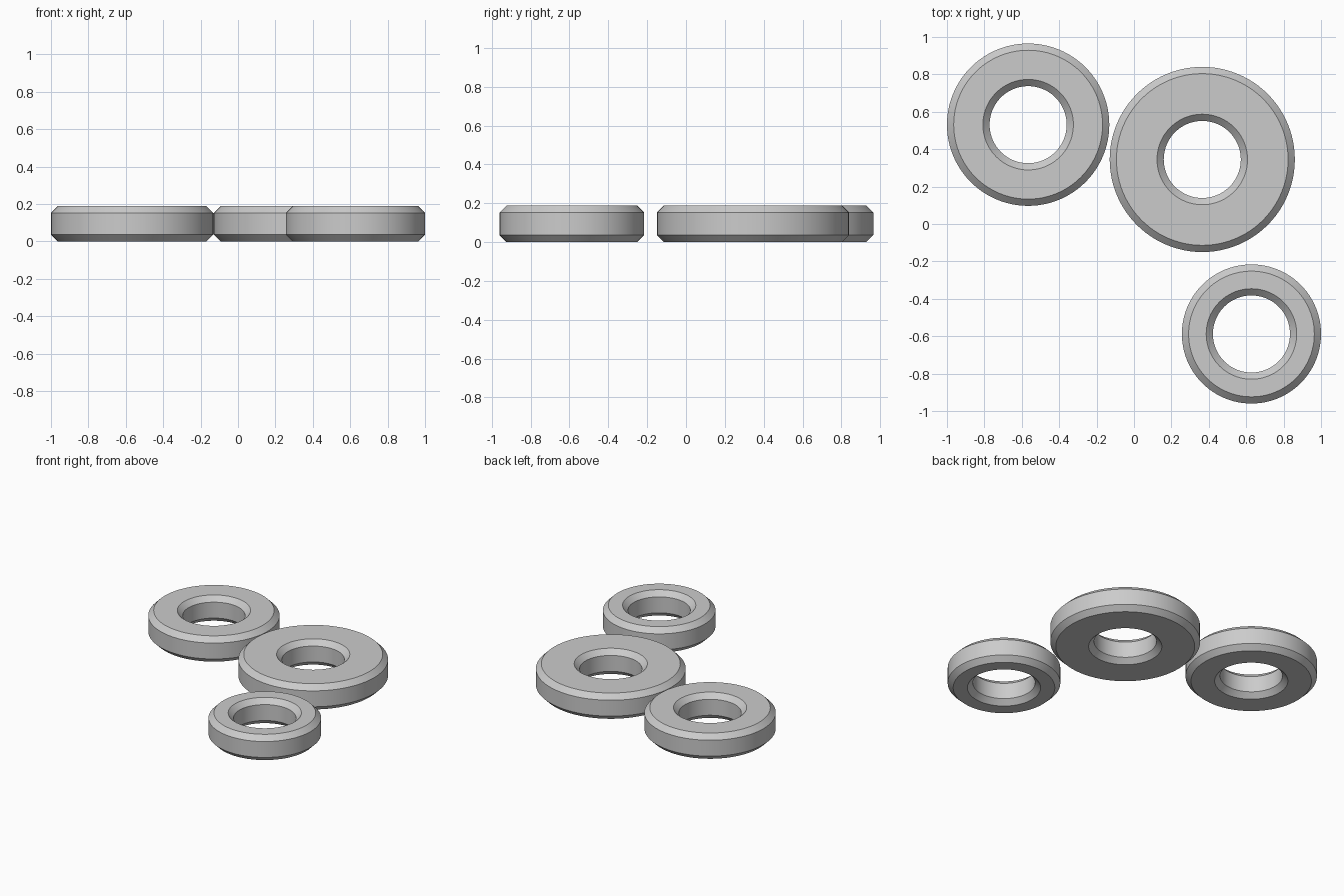
import bpy, bmesh
from math import cos, sin, tau, radians

cube = bpy.data.objects.get("Cube")
if cube:
    bpy.data.objects.remove(cube, do_unlink=True)

HEIGHT, CHAMFER, BORE, SEGMENTS = 0.188, 0.036, 0.206, 96

grey = bpy.data.materials.new("light grey")
grey.use_nodes = True
grey.diffuse_color = (0.6, 0.6, 0.6, 1)
grey.node_tree.nodes["Principled BSDF"].inputs["Base Color"].default_value = grey.diffuse_color


def ring(name, x, y, radius):
    """Flat ring with all four rims chamfered, revolved from its section."""
    c, h = CHAMFER, HEIGHT
    section = [(radius - c, 0), (radius, c), (radius, h - c), (radius - c, h),
               (BORE + c, h), (BORE, h - c), (BORE, c), (BORE + c, 0)]
    bm = bmesh.new()
    loops = []
    for i in range(SEGMENTS):
        a = tau * i / SEGMENTS
        loops.append([bm.verts.new((r * cos(a), r * sin(a), z)) for r, z in section])
    n = len(section)
    for i, here in enumerate(loops):
        ahead = loops[(i + 1) % SEGMENTS]
        for j in range(n):
            k = (j + 1) % n
            bm.faces.new((here[j], ahead[j], ahead[k], here[k]))
    bmesh.ops.recalc_face_normals(bm, faces=bm.faces)
    mesh = bpy.data.meshes.new(name)
    bm.to_mesh(mesh)
    bm.free()
    mesh.materials.append(grey)
    obj = bpy.data.objects.new(name, mesh)
    obj.location = (x, y, 0)
    bpy.context.collection.objects.link(obj)
    # Smooth round walls, crisp chamfer edges
    bpy.ops.object.select_all(action='DESELECT')
    obj.select_set(True)
    bpy.context.view_layer.objects.active = obj
    bpy.ops.object.shade_smooth_by_angle(angle=radians(30))


# Three rings sharing one bore size
ring("medium_ring", -0.566, 0.531, 0.434)
ring("large_ring", 0.365, 0.345, 0.495)
ring("small_ring", 0.628, -0.588, 0.372)
